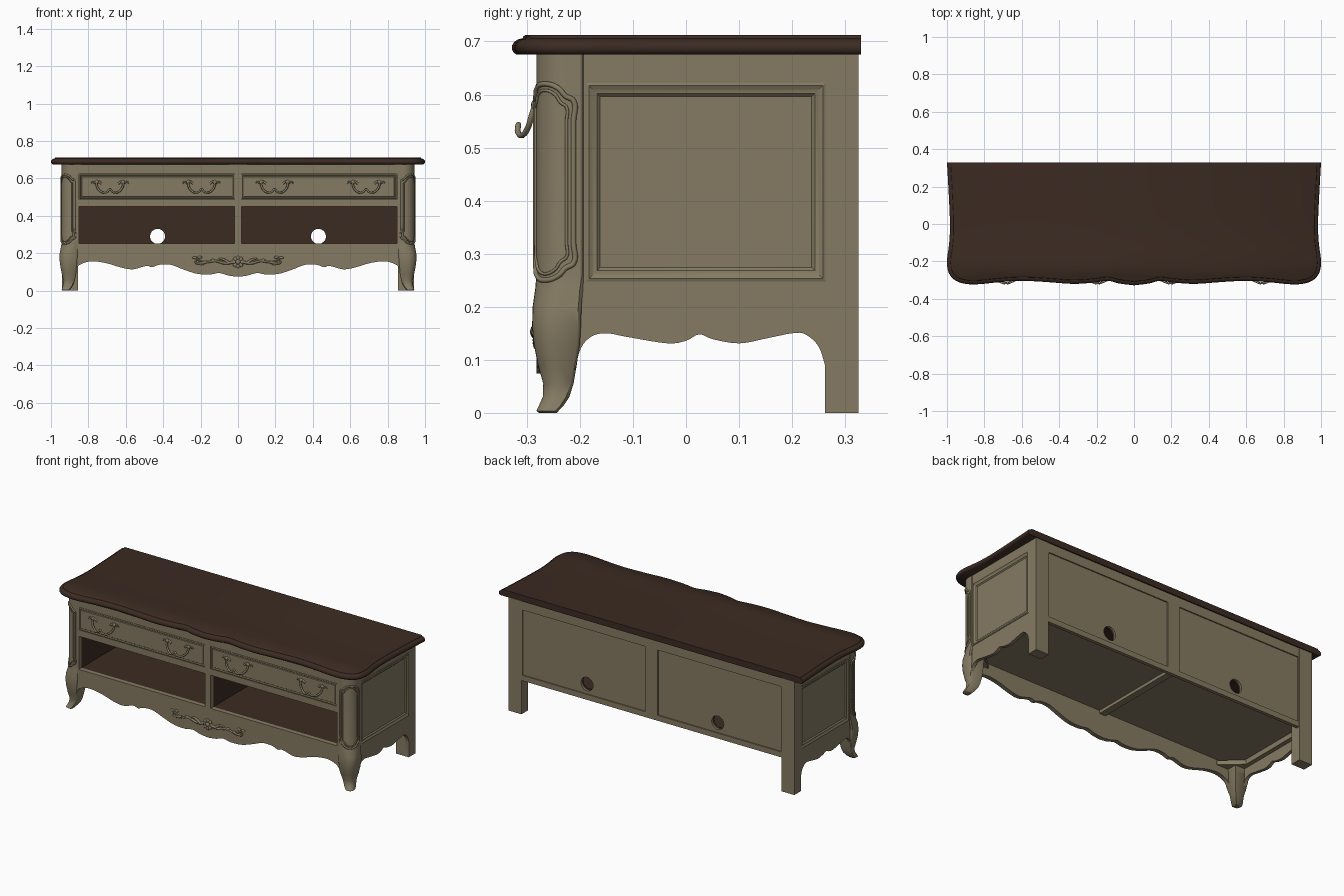
import bpy, bmesh, math
from mathutils import Vector

if "Cube" in bpy.data.objects:
    bpy.data.objects.remove(bpy.data.objects["Cube"])


def material(name, rgb):
    m = bpy.data.materials.new(name)
    m.use_nodes = True
    m.diffuse_color = (*rgb, 1)
    m.node_tree.nodes["Principled BSDF"].inputs["Base Color"].default_value = (*rgb, 1)
    return m


PAINT = material("beige paint", (0.235, 0.198, 0.124))
WOOD = material("dark brown wood", (0.044, 0.024, 0.016))


def finish(ob, angle=35):
    bpy.ops.object.select_all(action='DESELECT')
    ob.select_set(True)
    bpy.context.view_layer.objects.active = ob
    if ob.type == 'CURVE':
        bpy.ops.object.convert(target='MESH')
    bpy.ops.object.shade_smooth_by_angle(angle=math.radians(angle))
    return ob


def link(name, data, mat):
    data.materials.append(mat)
    ob = bpy.data.objects.new(name, data)
    bpy.context.collection.objects.link(ob)
    return ob


def box(name, lo, hi, mat=PAINT):
    bm = bmesh.new()
    bmesh.ops.create_cube(bm, size=1)
    for v in bm.verts:
        v.co = [l + (c + 0.5) * (h - l) for c, l, h in zip(v.co, lo, hi)]
    me = bpy.data.meshes.new(name)
    bm.to_mesh(me)
    bm.free()
    return link(name, me, mat)


def loft(name, rings, mat=PAINT, angle=35, caps=(True, True)):
    bm = bmesh.new()
    loops = [[bm.verts.new(p) for p in ring] for ring in rings]
    n = len(loops[0])
    for a, b in zip(loops, loops[1:]):
        for i in range(n):
            bm.faces.new((a[i], a[(i + 1) % n], b[(i + 1) % n], b[i]))
    if caps[0]:
        bm.faces.new(loops[0][::-1])
    if caps[1]:
        bm.faces.new(loops[-1])
    bmesh.ops.recalc_face_normals(bm, faces=bm.faces)
    me = bpy.data.meshes.new(name)
    bm.to_mesh(me)
    bm.free()
    return finish(link(name, me, mat), angle)


def plate(name, loops, depth, axis, pos, mat=PAINT):
    """Flat cut-out board; the first loop is the outline, the others are holes."""
    cu = bpy.data.curves.new(name, 'CURVE')
    cu.dimensions, cu.fill_mode, cu.extrude = '2D', 'BOTH', depth / 2
    for loop in loops:
        s = cu.splines.new('POLY')
        s.points.add(len(loop) - 1)
        s.use_cyclic_u = True
        for p, (u, v) in zip(s.points, loop):
            p.co = (u, v, 0, 1)
    ob = link(name, cu, mat)
    ob.rotation_euler = (math.pi / 2, 0, math.pi / 2 if axis == 'x' else 0)
    ob.location = (pos, 0, 0) if axis == 'x' else (0, pos, 0)
    return finish(ob, 30)


def tube(name, pts, r, taper=False):
    cu = bpy.data.curves.new(name, 'CURVE')
    cu.dimensions, cu.bevel_depth, cu.bevel_resolution, cu.resolution_u = '3D', r, 2, 6
    cu.use_fill_caps = True
    s = cu.splines.new('BEZIER')
    s.bezier_points.add(len(pts) - 1)
    for i, (b, p) in enumerate(zip(s.bezier_points, pts)):
        b.co = p
        b.handle_left_type = b.handle_right_type = 'AUTO'
        b.radius = 1 - 0.6 * i / (len(pts) - 1) if taper else 1
    return finish(link(name, cu, PAINT), 60)


def ball(name, loc, size):
    bpy.ops.mesh.primitive_uv_sphere_add(segments=12, ring_count=8, radius=1, location=loc)
    ob = bpy.context.object
    ob.name, ob.scale = name, size
    ob.data.materials.append(PAINT)
    return finish(ob, 60)


def spline(pts, steps=4):
    """Smooth curve through 2D points."""
    p = [Vector(q) for q in pts]
    p = [2 * p[0] - p[1]] + p + [2 * p[-1] - p[-2]]
    out = []
    for a, b, c, d in zip(p, p[1:], p[2:], p[3:]):
        for k in range(steps):
            t = k / steps
            out.append(0.5 * (2 * b + (c - a) * t + (2 * a - 5 * b + 4 * c - d) * t * t
                              + (3 * b - a - 3 * c + d) * t ** 3))
    return out + [p[-2]]


def mirrored(half):
    """Mirror a half outline that ends on the centre line."""
    return list(half) + [Vector((-q[0], q[1])) for q in half[-2::-1]]


def rect(a, b, c, d):
    return [(a, c), (b, c), (b, d), (a, d)]


def circle(x, z, r, n=32):
    return [(x + r * math.cos(k * math.tau / n), z + r * math.sin(k * math.tau / n)) for k in range(n)]


# Serpentine top with a rounded edge and a flat back
edge = mirrored(spline([(1, .33), (.99, .15), (.984, 0), (.988, -.1), (1, -.2), (.99, -.262),
                        (.955, -.302), (.9, -.32), (.83, -.322), (.72, -.311), (.6, -.304),
                        (.47, -.31), (.33, -.32), (.22, -.314), (.14, -.304), (.08, -.318), (0, -.328)]))
rings = []
for z, inset in ((.675, .009), (.679, .003), (.685, 0), (.692, 0), (.699, .004), (.704, .011),
                 (.706, .02), (.709, .021), (.712, .025)):
    ring = []
    for i, p in enumerate(edge):
        t = edge[min(i + 1, len(edge) - 1)] - edge[max(i - 1, 0)]
        n = Vector((t.y, -t.x)).normalized()
        q = p + n * inset
        ring.append((q.x, .33 if i in (0, len(edge) - 1) else q.y, z))
    rings.append(ring)
loft("top_board", rings, WOOD, 40)

# Front frame with scalloped apron and openings
apron = mirrored(spline([(.87, .1), (.85, .135), (.79, .156), (.71, .148), (.62, .122), (.56, .114),
                         (.49, .132), (.46, .125), (.42, .138), (.36, .138), (.29, .112),
                         (.22, .09), (.15, .086), (.1, .094), (.05, .08), (0, .074)]))
holes = [rect(s * .018, s * .85, a, b) for s in (1, -1) for a, b in ((.252, .449), (.487, .622))]
plate("front_frame", [[(-.89, .675), (.89, .675)] + apron] + holes, .025, 'y', -.2695)

# Side boards with scalloped lower edge and panel opening
side = spline([(-.21, .08), (-.198, .122), (-.178, .144), (-.15, .15), (-.11, .143), (-.035, .131),
               (0, .136), (.025, .148), (.05, .139), (.1, .131), (.15, .14), (.2, .15),
               (.225, .148), (.25, .125), (.262, .09)])
side = [(-.21, .675)] + side + [(.262, 0), (.325, 0), (.325, .675)]
opening = rect(-.188, .263, .248, .622)


def inset_rings(r, steps, place):
    (a, c), (b, d) = r[0], r[2]
    return [[place(u, v, h) for u, v in rect(a + i, b - i, c + i, d - i)] for i, h in steps]


for s, word in ((1, "left"), (-1, "right")):
    plate(f"{word}_side", [side, opening], .02, 'x', s * .93)
    steps = ((0, -.015), (0, .002), (.005, .004), (.011, .001), (.015, -.001), (.02, -.002), (.026, -.008))
    loft(f"{word}_side_panel", inset_rings(opening, steps, lambda u, v, h: (s * (.94 + h), u, v)),
         angle=20, caps=(False, True))

    # Rounded corner post flowing into a cabriole leg
    rings = []
    for z, xo, yo, xi, yi, r in ((.675, .943, .282, .855, .19, .058), (.26, .943, .282, .855, .19, .058),
                                 (.235, .946, .284, .857, .194, .056), (.2, .953, .289, .858, .197, .05),
                                 (.165, .954, .29, .86, .198, .046), (.13, .95, .287, .862, .2, .042),
                                 (.09, .942, .279, .865, .206, .036), (.055, .934, .269, .872, .212, .03),
                                 (.03, .935, .27, .88, .22, .026), (.012, .941, .278, .892, .232, .022),
                                 (.004, .943, .282, .9, .24, .02), (0, .938, .277, .902, .243, .018)):
        arc = [(xo - r + r * math.sin(k * math.pi / 16), yo - r + r * math.cos(k * math.pi / 16)) for k in range(9)]
        inner = [(xo, yi + .006), (xo - .006, yi), (xi, yi), (xi, yo - .006), (xi + .006, yo)]
        rings.append([(s * x, -y, z) for x, y in arc + inner])
    loft(f"{word}_front_leg", rings, angle=45)

    # Scalloped bead around the post face, wrapped on the curve
    def wrap(t, z, out=0.001):
        r = .058 + out
        a = max(0, min(1, (t + .8) / 1.6)) * math.pi / 2
        slide = max(0, abs(t) - .8) * .06
        x = .885 + r * math.sin(a) - (slide if t < 0 else 0)
        y = -.224 - r * math.cos(a) + (slide if t > 0 else 0)
        return (s * x, y, z)
    for k, (w, dz) in enumerate(((1, 0), (.78, .012))):
        top = [(-w, .588 - dz), (-.75 * w, .597 - dz), (-.5 * w, .612 - dz), (0, .62 - dz),
               (.5 * w, .612 - dz), (.75 * w, .597 - dz), (w, .588 - dz)]
        low = [(t, .87 - z) for t, z in top[::-1]]
        mid = [(w, z) for z in (.55, .435, .32)]
        path = top + mid + low + [(-t, z) for t, z in mid[::-1]] + top[:1]
        tube(f"{word}_post_bead_{k}", [wrap(t, z) for t, z in path], .005 - .002 * k)

    # Square back leg, underside cleat and corner brace
    box(f"{word}_back_leg", (min(s * .855, s * .94), .262, 0), (max(s * .855, s * .94), .325, .675))
    box(f"{word}_cleat", (s * .91 - .015, -.2, .2), (s * .91 + .015, .27, .235))
    brace = [(.92, -.15), (.9, -.15), (.78, -.255), (.78, -.27), (.92, -.27)]
    loft(f"{word}_corner_brace", [[(s * x, y, z) for x, y in brace] for z in (.2, .225)])

    # Open compartment lined in dark wood, with a cable hole
    a, b = sorted((s * .012, s * .856))
    box(f"{word}_shelf_floor", (a, -.257, .246), (b, .29, .252), WOOD)
    box(f"{word}_shelf_ceiling", (a, -.257, .449), (b, .29, .455), WOOD)
    for x in (s * .015, s * .853):
        box(f"{word}_shelf_wall", (x - .003, -.257, .25), (x + .003, .29, .45), WOOD)
    hole = circle(s * .43, .29, .04)
    plate(f"{word}_shelf_back", [rect(a, b, .246, .455), hole], .014, 'y', .299, WOOD)
    plate(f"{word}_back_panel", [rect(a, b, .22, .64), hole], .01, 'y', .311)

    # Drawer front with a grooved border
    a, b = sorted((s * .02, s * .848))
    steps = ((0, -.02), (0, 0), (.004, .002), (.008, -.003), (.011, -.003), (.013, 0))
    loft(f"{word}_drawer_front", inset_rings(rect(a, b, .489, .62), steps, lambda u, v, h: (u, -.282 - h, v)),
         angle=20)

    # Swan-neck handles with leaf mounts
    for c in (.195, .685):
        half = [(.07, -.283, .585), (.07, -.291, .56), (.055, -.299, .535), (.03, -.31, .523),
                (.012, -.317, .53), (0, -.316, .543)]
        bail = half + [(-x, y, z) for x, y, z in half[-2::-1]]
        tube(f"{word}_handle", [(s * c + x, y, z) for x, y, z in bail], .0055)
        for m in (1, -1):
            leaf = [(.045, .572), (.062, .583), (.08, .574), (.092, .583), (.1, .572)]
            tube(f"{word}_handle_mount", [(s * c + m * x, -.284, z) for x, z in leaf], .006, True)
            ball(f"{word}_handle_knob", (s * c + m * .07, -.285, .58), (.011, .007, .011))

    # Carved scroll beside the rosette
    for scroll in ([(.025, .152), (.07, .146), (.12, .158), (.17, .152), (.21, .162), (.232, .178)],
                   [(.17, .152), (.2, .147), (.226, .15), (.225, .162)],
                   [(.05, .148), (.075, .165), (.1, .168), (.11, .158)]):
        tube(f"{word}_scroll", [(s * x, -.284, z) for x, z in scroll], .008, True)
    for x, z in ((.232, .176), (.205, .178), (.195, .143), (.135, .162)):
        ball(f"{word}_scroll_leaf", (s * x, -.283, z), (.013, .006, .007))

# Carved rosette
ball("rosette_centre", (0, -.285, .153), (.013, .009, .013))
for k in range(8):
    a = k * math.tau / 8
    ball("rosette_petal", (.022 * math.cos(a), -.283, .153 + .022 * math.sin(a)), (.011, .006, .011))

# Back frame, bottom board and centre supports
plate("back_frame", [rect(-.86, .86, .2, .675)] + [rect(s * .04, s * .85, .232, .62) for s in (1, -1)],
      .02, 'y', .313)
box("bottom_board", (-.925, -.26, .23), (.925, .305, .246))
box("bottom_crossbar", (-.02, -.257, .212), (.02, .305, .231))
box("centre_divider", (-.013, -.26, .24), (.013, .305, .67))
